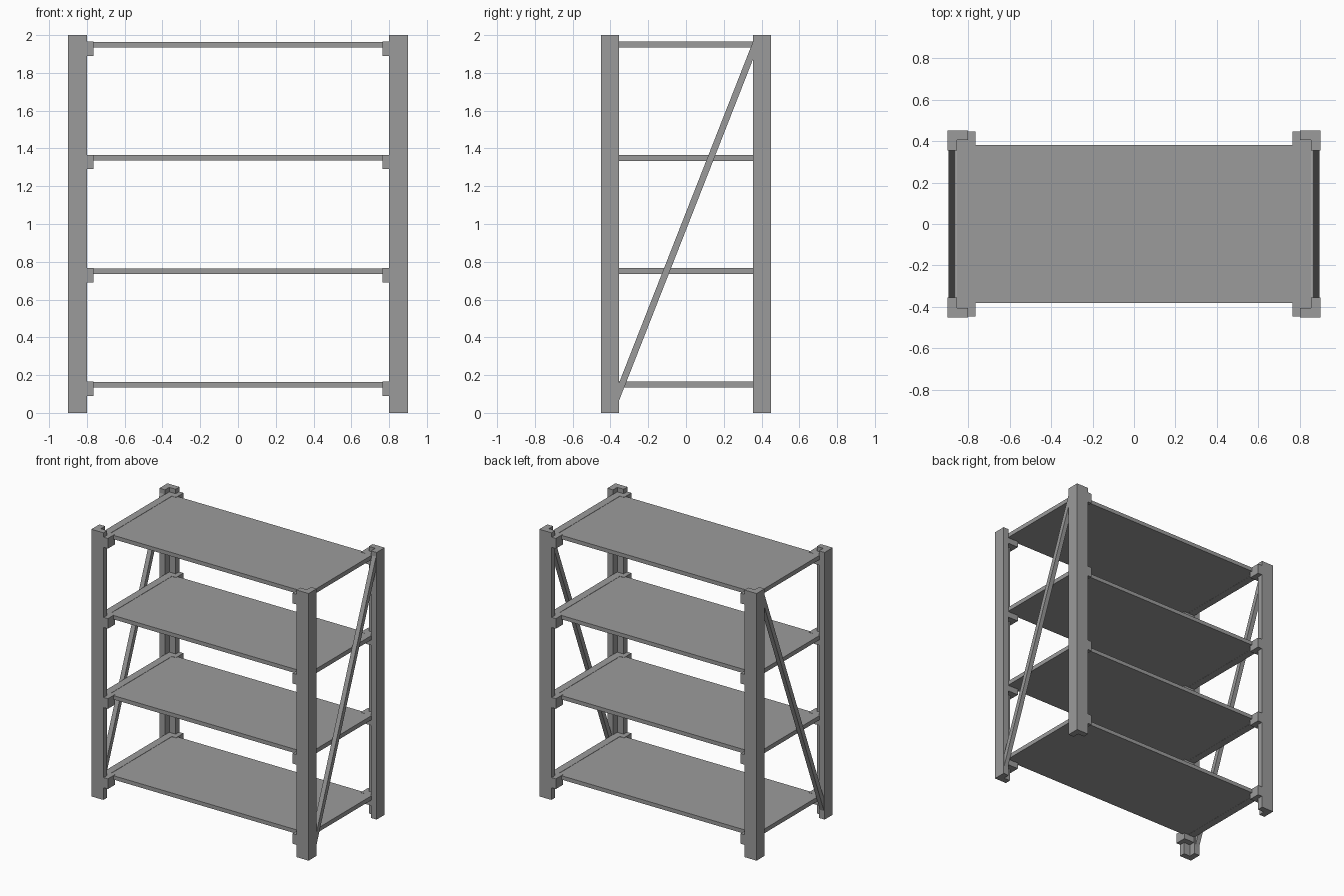
import bpy
import bmesh

cube = bpy.data.objects.get("Cube")
if cube:
    bpy.data.objects.remove(cube, do_unlink=True)

steel = bpy.data.materials.new("grey_steel")
steel.use_nodes = True
GREY = (0.33, 0.33, 0.33, 1)
steel.diffuse_color = GREY
steel.node_tree.nodes["Principled BSDF"].inputs["Base Color"].default_value = GREY


def prism(name, outline, offset):
    """Extrude a closed outline of 3D points along an offset."""
    bm = bmesh.new()
    face = bm.faces.new([bm.verts.new(p) for p in outline])
    ext = bmesh.ops.extrude_face_region(bm, geom=[face])
    verts = [g for g in ext["geom"] if isinstance(g, bmesh.types.BMVert)]
    bmesh.ops.translate(bm, verts=verts, vec=offset)
    bmesh.ops.recalc_face_normals(bm, faces=bm.faces)
    mesh = bpy.data.meshes.new(name)
    bm.to_mesh(mesh)
    bm.free()
    mesh.materials.append(steel)
    obj = bpy.data.objects.new(name, mesh)
    bpy.context.collection.objects.link(obj)
    return obj


def box(name, x0, x1, y0, y1, z0, z1):
    outline = [(x0, y0, z0), (x1, y0, z0), (x1, y1, z0), (x0, y1, z0)]
    return prism(name, outline, (0, 0, z1 - z0))


SIDES = ((1, "left"), (-1, "right"))
ENDS = ((-1, "front"), (1, "back"))
LEVELS = [0.15 + 0.6 * i for i in range(4)]

# Angle-section corner posts
angle = [(0.9, 0.45), (0.8, 0.45), (0.8, 0.405), (0.853, 0.405), (0.853, 0.355), (0.9, 0.355)]
for sx, side in SIDES:
    for sy, end in ENDS:
        prism(f"{end}_{side}_post", [(sx * x, sy * y, 0) for x, y in angle], (0, 0, 2))

# Shelves with end rails and a bracket at each post
for i, z in enumerate(LEVELS, 1):
    box(f"shelf_{i}", -0.85, 0.85, -0.38, 0.38, z - 0.015, z + 0.014)
    for sx, side in SIDES:
        box(f"{side}_shelf_rail_{i}", sx * 0.8, sx * 0.856, -0.38, 0.38, z - 0.016, z + 0.016)
        for sy, end in ENDS:
            box(f"{end}_{side}_bracket_{i}", sx * 0.765, sx * 0.854,
                sy * 0.36, sy * 0.447, z - 0.06, z + 0.016)

# Diagonal end braces, cut upright inside the posts
reach, rise, half = 0.365, 0.93, 0.047
for sx, side in SIDES:
    outline = [(sx * 0.861, y, 1.015 + s * rise + d)
               for y, s, d in ((-reach, -1, -half), (reach, 1, -half),
                               (reach, 1, half), (-reach, -1, half))]
    prism(f"{side}_brace", outline, (sx * 0.034, 0, 0))
